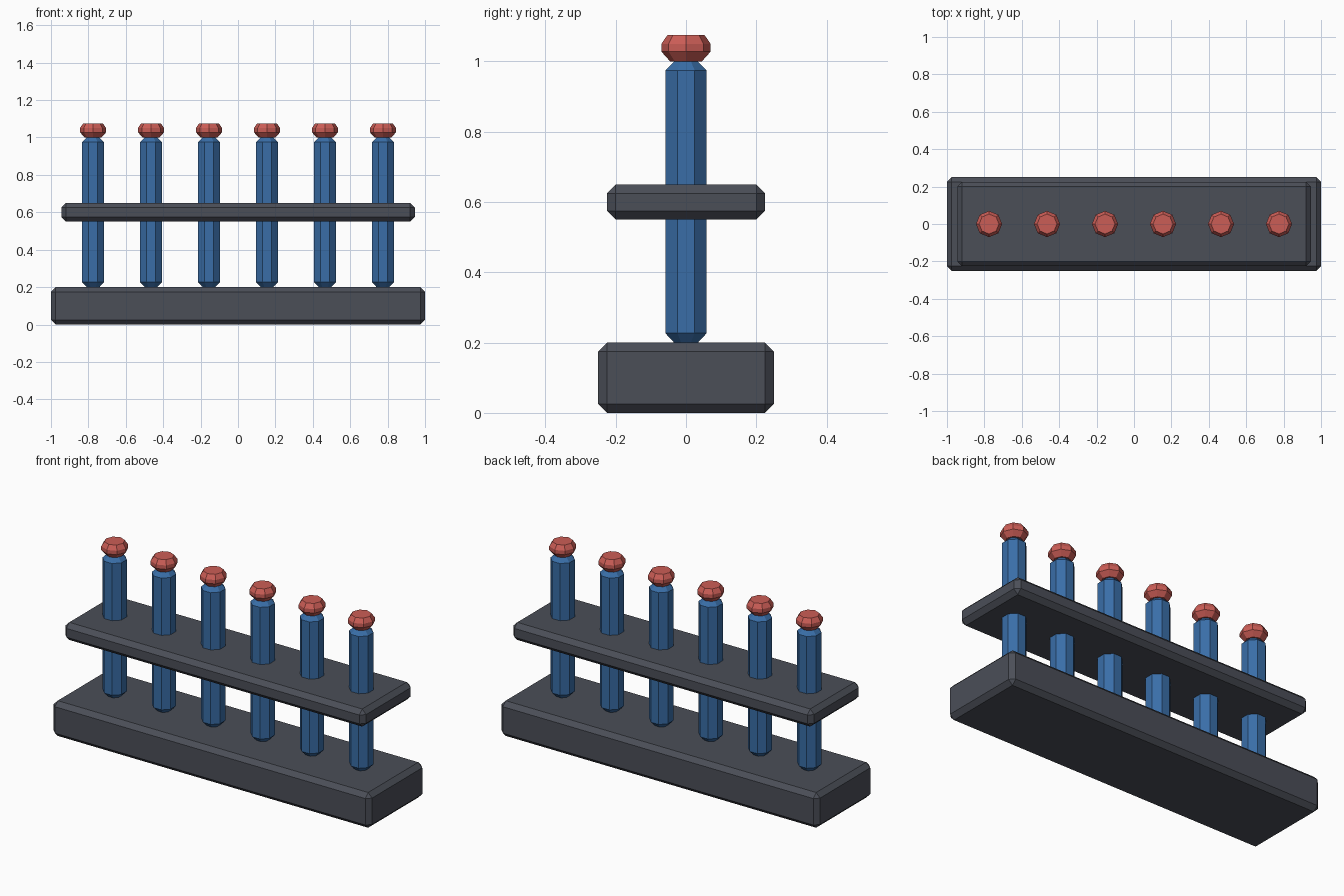
import bpy, bmesh, math

if "Cube" in bpy.data.objects:
    bpy.data.objects.remove(bpy.data.objects["Cube"])


def material(name, rgb):
    m = bpy.data.materials.new(name)
    m.diffuse_color = (*rgb, 1)
    m.use_nodes = True
    m.node_tree.nodes["Principled BSDF"].inputs["Base Color"].default_value = m.diffuse_color
    return m


GREY = material("dark grey", (0.07, 0.077, 0.097))
BLUE = material("blue", (0.041, 0.155, 0.39))
RED = material("coral red", (0.60, 0.11, 0.093))


def finish(name, bm, mat):
    bmesh.ops.recalc_face_normals(bm, faces=bm.faces)
    me = bpy.data.meshes.new(name)
    bm.to_mesh(me)
    bm.free()
    me.materials.append(mat)
    ob = bpy.data.objects.new(name, me)
    bpy.context.collection.objects.link(ob)
    return ob


def chamfered_box(name, size, z, mat, chamfer=0.025):
    bm = bmesh.new()
    bmesh.ops.create_cube(bm, size=1)
    for v in bm.verts:
        v.co = (v.co.x * size[0], v.co.y * size[1], v.co.z * size[2] + z)
    bmesh.ops.bevel(bm, geom=bm.edges[:], offset=chamfer, segments=1,
                    affect='EDGES', profile=0.5)
    return finish(name, bm, mat)


def turned(name, x, profile, mat, sides=8, turn=0.0):
    # stacked rings of (radius, height), closed at both ends
    bm = bmesh.new()
    rings = []
    for r, z in profile:
        angles = [2 * math.pi * i / sides + turn for i in range(sides)]
        rings.append([bm.verts.new((x + r * math.cos(a), r * math.sin(a), z))
                      for a in angles])
    for a, b in zip(rings, rings[1:]):
        for i in range(sides):
            j = (i + 1) % sides
            bm.faces.new((a[i], a[j], b[j], b[i]))
    bm.faces.new(rings[0][::-1])
    bm.faces.new(rings[-1])
    return finish(name, bm, mat)


# rack: heavy base and thin shelf
chamfered_box("base", (2.0, 0.5, 0.2), 0.1, GREY)
chamfered_box("shelf", (1.89, 0.45, 0.1), 0.6, GREY)

# six tubes with stoppers
k = 1 / math.cos(math.pi / 8)
tube = [(0.034 * k, 0.2), (0.059 * k, 0.227), (0.059 * k, 0.975), (0.034 * k, 1.0)]
stopper = [(0.045, 1.0), (0.07, 1.028), (0.07, 1.05), (0.053, 1.075)]
for n in range(6):
    x = -0.775 + 0.31 * n
    turned(f"tube_{n + 1}", x, tube, BLUE, turn=math.pi / 8)
    turned(f"stopper_{n + 1}", x, stopper, RED)
